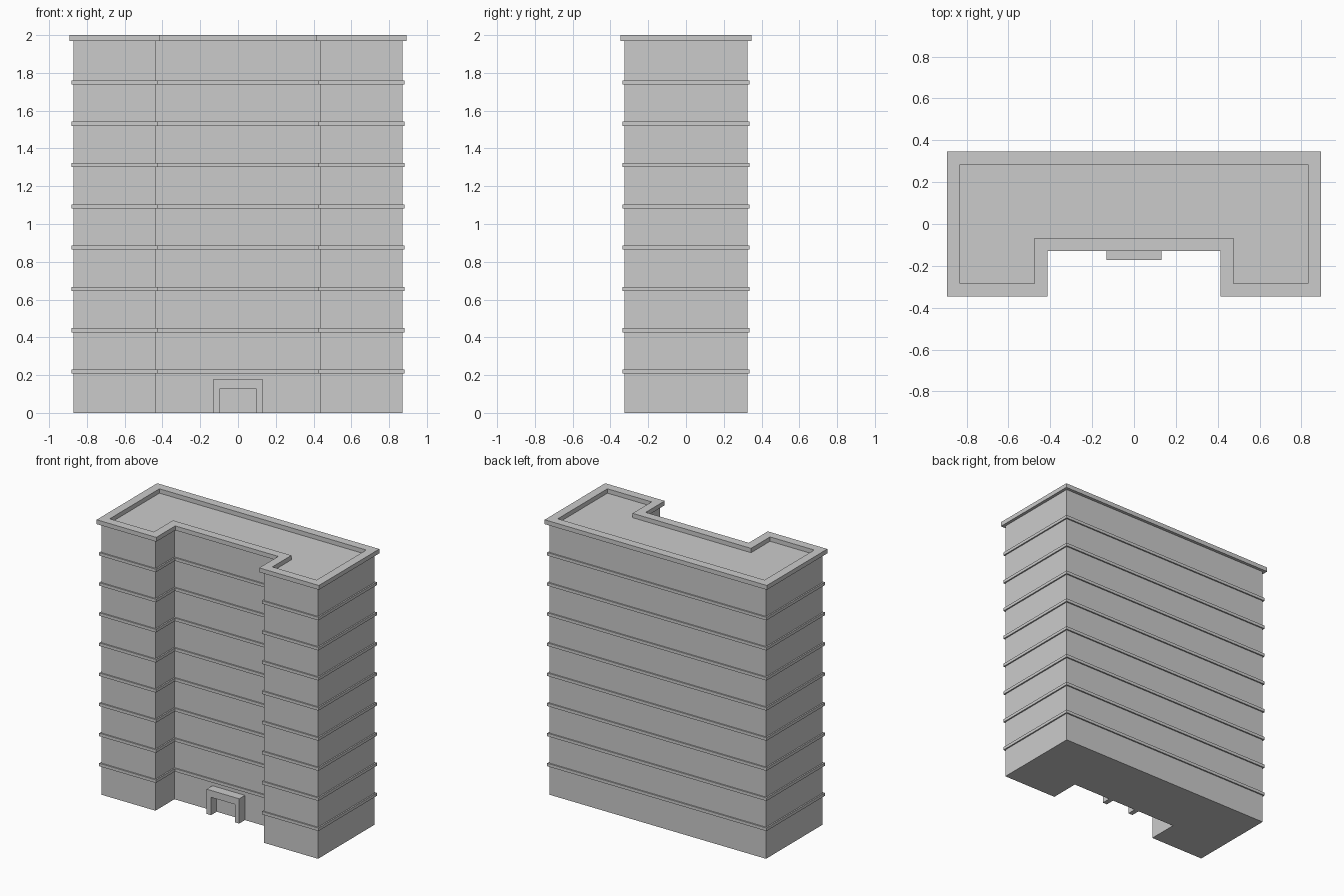
import bpy, bmesh

if "Cube" in bpy.data.objects:
    bpy.data.objects.remove(bpy.data.objects["Cube"])

FLOOR, FLOORS = 0.2187, 9
ROOF = FLOOR * FLOORS


def outline(d):
    """U-shaped footprint, pushed outward by d."""
    half = [(0.436 - d, -0.107 - d), (0.436 - d, -0.325 - d),
            (0.871 + d, -0.325 - d), (0.871 + d, 0.325 + d)]
    return half + [(-x, y) for x, y in reversed(half)]


def finish(name, bm):
    bmesh.ops.recalc_face_normals(bm, faces=bm.faces)
    mesh = bpy.data.meshes.new(name)
    bm.to_mesh(mesh)
    bm.free()
    obj = bpy.data.objects.new(name, mesh)
    bpy.context.collection.objects.link(obj)
    return obj


def prism(name, pts, lo, hi):
    """Vertical extrusion of a footprint."""
    bm = bmesh.new()
    face = bm.faces.new([bm.verts.new((x, y, lo)) for x, y in pts])
    res = bmesh.ops.extrude_face_region(bm, geom=[face])
    top = [v for v in res["geom"] if isinstance(v, bmesh.types.BMVert)]
    bmesh.ops.translate(bm, verts=top, vec=(0, 0, hi - lo))
    return finish(name, bm)


def ring(name, inner, outer, lo, hi):
    """Hollow band with a rectangular section following the footprint."""
    bm = bmesh.new()
    section = [(inner, lo), (outer, lo), (outer, hi), (inner, hi)]
    loops = [[bm.verts.new((x, y, z)) for x, y in outline(d)] for d, z in section]
    n = len(loops[0])
    for a, b in zip(loops, loops[1:] + loops[:1]):
        for i in range(n):
            j = (i + 1) % n
            bm.faces.new((a[i], a[j], b[j], b[i]))
    return finish(name, bm)


# Main block with flat roof
prism("building_body", outline(0), 0, ROOF)

# Ledges between the storeys
for k in range(1, FLOORS):
    z = k * FLOOR
    ring(f"floor_ledge_{k}", -0.01, 0.01, z - 0.011, z + 0.011)

# Roof parapet
ring("roof_parapet", -0.04, 0.022, ROOF, 2.0)

# Entrance portal: an arch profile extruded out from the recessed wall
bm = bmesh.new()
right = [(0.096, 0.13), (0.096, 0), (0.131, 0), (0.131, 0.18)]
profile = right + [(-x, z) for x, z in reversed(right)]
face = bm.faces.new([bm.verts.new((x, -0.107, z)) for x, z in profile])
res = bmesh.ops.extrude_face_region(bm, geom=[face])
front = [v for v in res["geom"] if isinstance(v, bmesh.types.BMVert)]
bmesh.ops.translate(bm, verts=front, vec=(0, -0.066, 0))
finish("entrance_portal", bm)
